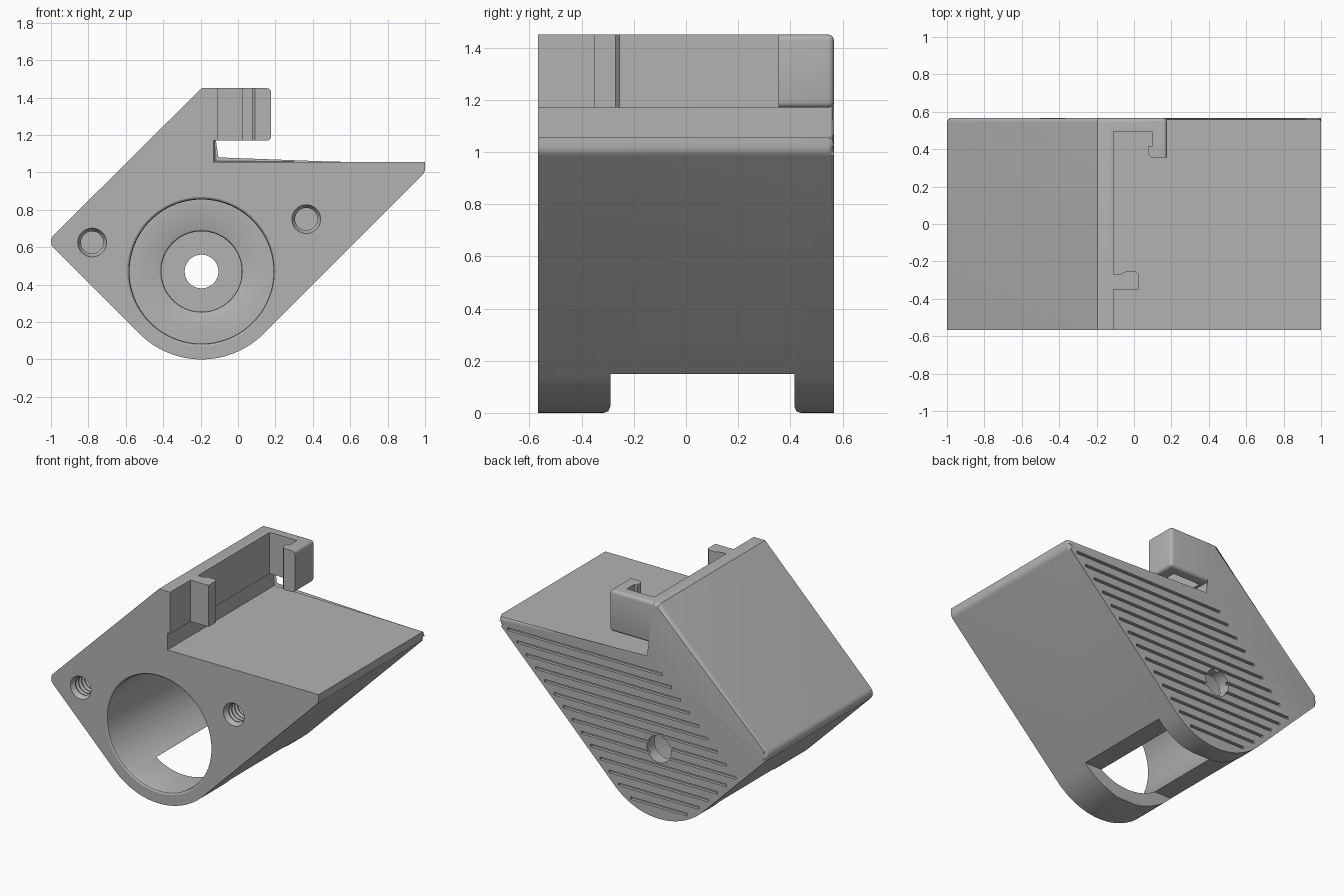
import bpy, bmesh, math

cube = bpy.data.objects.get("Cube")
if cube:
    bpy.data.objects.remove(cube, do_unlink=True)

grey = bpy.data.materials.new("plain_grey")
grey.use_nodes = True
GREY = (0.45, 0.45, 0.45, 1)
grey.diffuse_color = GREY
grey.node_tree.nodes["Principled BSDF"].inputs["Base Color"].default_value = GREY

CX, CZ, R = -0.195, 0.47, 0.47      # bore axis and outer radius of the nose
FRONT, BACK, DECK, TOP = -0.567, 0.567, 1.055, 1.45
AXES = {"X": lambda u, v, t: (t, u, v),
        "Y": lambda u, v, t: (u, t, v),
        "Z": lambda u, v, t: (u, v, t)}


def make(name, bm):
    bmesh.ops.recalc_face_normals(bm, faces=bm.faces)
    mesh = bpy.data.meshes.new(name)
    bm.to_mesh(mesh)
    bm.free()
    mesh.materials.append(grey)
    obj = bpy.data.objects.new(name, mesh)
    bpy.context.collection.objects.link(obj)
    return obj


def add_prism(bm, points, axis, start, end):
    """Extrude a 2D outline between two positions on an axis."""
    place = AXES[axis]
    a = [bm.verts.new(place(u, v, start)) for u, v in points]
    b = [bm.verts.new(place(u, v, end)) for u, v in points]
    n = len(points)
    bm.faces.new(a)
    bm.faces.new(b[::-1])
    for i in range(n):
        j = (i + 1) % n
        bm.faces.new((a[i], b[i], b[j], a[j]))


def round_edges(bm, test, size):
    edges = [e for e in bm.edges if all(test(v.co) for v in e.verts)]
    bmesh.ops.bevel(bm, geom=edges, offset=size, segments=4, profile=0.5, affect="EDGES")


def arc(cx, cz, r, start, end, steps):
    return [(cx + r * math.cos(math.radians(start + (end - start) * i / steps)),
             cz + r * math.sin(math.radians(start + (end - start) * i / steps)))
            for i in range(steps + 1)]


def lathe(name, x, z, profile, sides=64):
    """Solid of revolution about a front-to-back axis; profile is (radius, y)."""
    bm = bmesh.new()
    rings = [[bm.verts.new((px, y, pz)) for px, pz in arc(x, z, r, 0, 360, sides)[:-1]]
             for r, y in profile]
    bm.faces.new(rings[0])
    bm.faces.new(rings[-1][::-1])
    for a, b in zip(rings, rings[1:]):
        for i in range(sides):
            j = (i + 1) % sides
            bm.faces.new((a[i], b[i], b[j], a[j]))
    return make(name, bm)


def cut(target, cutter):
    mod = target.modifiers.new("cut", "BOOLEAN")
    mod.operation = "DIFFERENCE"
    mod.solver = "EXACT"
    mod.object = cutter
    cutter.hide_render = True
    bpy.context.view_layer.objects.active = target
    bpy.ops.object.modifier_apply(modifier=mod.name)
    bpy.data.objects.remove(cutter, do_unlink=True)


# Main block: rounded nose, sloped sides, flat deck and upright wall
outline = arc(CX, CZ, R, 225, 315, 32)
outline += arc(0.95, 1.021, 0.05, -45, 0, 4)
outline += [(1, DECK), (-0.13, DECK), (-0.13, TOP), (CX, TOP)]
outline += arc(-0.95, 0.63, 0.05, 135, 225, 8)
bm = bmesh.new()
add_prism(bm, outline, "Y", FRONT, BACK)
round_edges(bm, lambda co: co.y > BACK - 0.001, 0.025)
body = make("main_block", bm)

# Stepped bore with a softened rim, ending in a small through hole
cut(body, lathe("bore_cutter", CX, CZ, [
    (0.403, FRONT - 0.01), (0.398, FRONT), (0.389, FRONT + 0.006), (0.385, FRONT + 0.018),
    (0.385, 0.415), (0.227, 0.415), (0.218, 0.42), (0.215, 0.43), (0.215, 0.485),
    (0.09, 0.485), (0.09, BACK + 0.05)], 96))

# Threaded screw holes
for side, x, z in (("left", 0.365, 0.75), ("right", -0.78, 0.625)):
    profile = [(0.079, FRONT - 0.01), (0.077, FRONT), (0.074, FRONT + 0.012)]
    for i in range(12):
        y = FRONT + 0.03 + i * 0.032
        profile += [(0.06, y), (0.06, y + 0.006), (0.074, y + 0.016), (0.074, y + 0.022)]
    cut(body, lathe(side + "_screw_cutter", x, z, profile, 32))

# Window through the underside, flared where it meets the nose
bm = bmesh.new()
add_prism(bm, [(-0.315, -0.05), (-0.315, 0), (-0.298, 0.006), (-0.29, 0.025), (-0.29, 0.15),
               (0.415, 0.15), (0.415, 0.025), (0.423, 0.006), (0.44, 0), (0.44, -0.05)],
          "X", -0.9, 0.6)
cut(body, make("window_cutter", bm))

# Narrow horizontal grooves across the back
bm = bmesh.new()
for i in range(14):
    z = 0.075 + i * 0.069
    reach = math.sqrt(R * R - (CZ - z) ** 2) if z < 0.138 else 9
    low = max(z - 1.19, -0.35 - z, CX - reach + 0.04)
    high = min(z - 0.035, CX + reach - 0.04)
    add_prism(bm, [(low, z), (high, z), (high, z + 0.018), (low, z + 0.018)],
              "Y", BACK - 0.02, BACK + 0.03)
cut(body, make("groove_cutter", bm))

# Liner that thickens the upper wall
bm = bmesh.new()
add_prism(bm, [(-0.16, FRONT), (-0.11, FRONT), (-0.11, 0.53), (-0.16, 0.53)], "Z", 1.17, TOP)
liner = make("wall_liner", bm)

# Short front clip
bm = bmesh.new()
add_prism(bm, [(-0.15, -0.35), (0.025, -0.35), (0.025, -0.27), (0.008, -0.253), (-0.045, -0.253),
               (-0.075, -0.27), (-0.15, -0.27)], "Z", 1.17, TOP)
front_clip = make("front_clip", bm)

# Long hooked back clip
bm = bmesh.new()
add_prism(bm, [(-0.15, 0.495), (0.095, 0.495), (0.095, 0.415), (0.075, 0.415), (0.075, 0.375),
               (0.092, 0.355), (0.177, 0.355), (0.177, BACK), (-0.15, BACK)], "Z", 1.17, TOP)
outer = lambda co: co.x > 0.17 or (co.y > BACK - 0.001 and co.x > -0.16)
edges = [e for e in bm.edges if all(outer(v.co) for v in e.verts)
         and not all(v.co.x < -0.14 for v in e.verts)
         and not all(v.co.y < 0.36 for v in e.verts)]
bmesh.ops.bevel(bm, geom=edges, offset=0.022, segments=4, profile=0.5, affect="EDGES")
back_clip = make("back_clip", bm)

# Smooth rounded surfaces, keep hard edges
for obj in (body, liner, front_clip, back_clip):
    bpy.ops.object.select_all(action="DESELECT")
    obj.select_set(True)
    bpy.context.view_layer.objects.active = obj
    bpy.ops.object.shade_smooth_by_angle(angle=math.radians(30))
